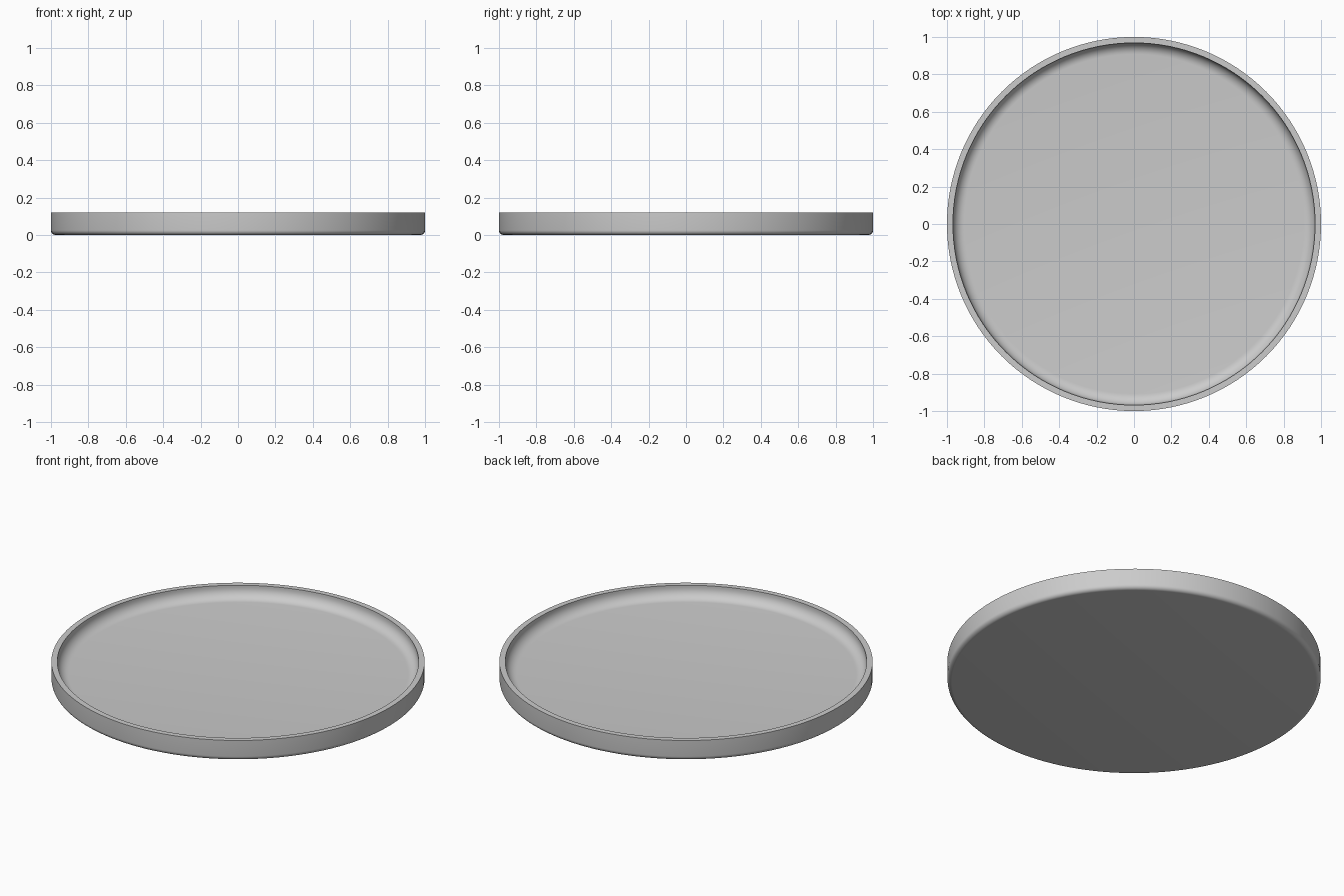
import bpy, bmesh, math

if "Cube" in bpy.data.objects:
    bpy.data.objects.remove(bpy.data.objects["Cube"])

SEGMENTS = 128


def arc(cx, cz, r, start, end, steps):
    """Points of a quarter round in the profile plane."""
    angles = [math.radians(start + (end - start) * i / steps) for i in range(steps + 1)]
    return [(cx + r * math.cos(a), cz + r * math.sin(a)) for a in angles]


# Half profile: underside, rounded foot edge, outer wall, rim, inner wall, cove, floor
profile = arc(0.975, 0.025, 0.025, -90, 0, 6)
profile += [(1.0, 0.12), (0.968, 0.12)]
profile += arc(0.908, 0.108, 0.06, 0, -90, 8)

# Spin the profile into rings and cap the floor and underside
bm = bmesh.new()
rings = []
for r, z in profile:
    rings.append([bm.verts.new((r * math.cos(2 * math.pi * i / SEGMENTS),
                                r * math.sin(2 * math.pi * i / SEGMENTS), z))
                  for i in range(SEGMENTS)])
for a, b in zip(rings, rings[1:]):
    for i in range(SEGMENTS):
        j = (i + 1) % SEGMENTS
        bm.faces.new((a[i], a[j], b[j], b[i]))
bm.faces.new(rings[0][::-1])
bm.faces.new(rings[-1])
bmesh.ops.recalc_face_normals(bm, faces=bm.faces)

mesh = bpy.data.meshes.new("round_tray")
bm.to_mesh(mesh)
bm.free()
tray = bpy.data.objects.new("round_tray", mesh)
bpy.context.collection.objects.link(tray)

# Smooth walls with crisp rim edges
bpy.context.view_layer.objects.active = tray
tray.select_set(True)
bpy.ops.object.shade_smooth_by_angle(angle=math.radians(30))
